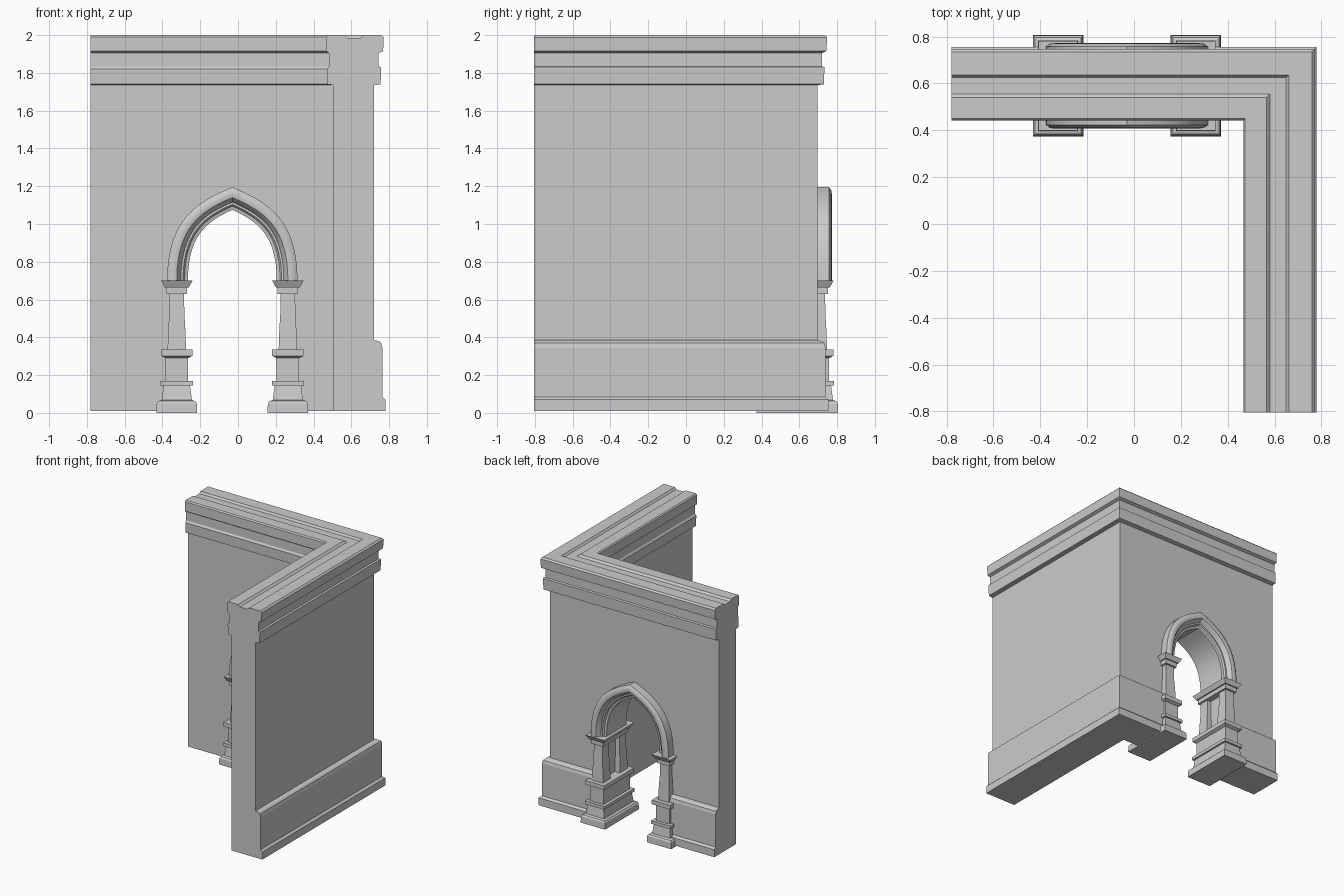
import bpy
import bmesh
from math import radians

cube = bpy.data.objects.get("Cube")
if cube:
    bpy.data.objects.remove(cube, do_unlink=True)

stone = bpy.data.materials.new("grey_stone")
stone.use_nodes = True
GREY = (0.6, 0.6, 0.6, 1)
stone.diffuse_color = GREY
stone.node_tree.nodes["Principled BSDF"].inputs["Base Color"].default_value = GREY

ARCH_X, WALL_Y, SPRING = -0.03, 0.59, 0.70


def make_object(name, bm, smooth=None):
    bmesh.ops.recalc_face_normals(bm, faces=bm.faces)
    mesh = bpy.data.meshes.new(name)
    bm.to_mesh(mesh)
    bm.free()
    mesh.materials.append(stone)
    ob = bpy.data.objects.new(name, mesh)
    bpy.context.collection.objects.link(ob)
    if smooth:
        bpy.ops.object.select_all(action="DESELECT")
        ob.select_set(True)
        bpy.context.view_layer.objects.active = ob
        bpy.ops.object.shade_smooth_by_angle(angle=radians(smooth))
    return ob


def skin(bm, rings):
    """Bridge equal closed rings of points and cap both ends."""
    loops = [[bm.verts.new(p) for p in ring] for ring in rings]
    n = len(loops[0])
    for a, b in zip(loops, loops[1:]):
        for i in range(n):
            j = (i + 1) % n
            bm.faces.new((a[i], a[j], b[j], b[i]))
    bm.faces.new(loops[0])
    bm.faces.new(loops[-1])


def rect(cx, cy, z, hw, hd):
    return [(cx + sx * hw, cy + sy * hd, z)
            for sx, sy in ((-1, -1), (1, -1), (1, 1), (-1, 1))]


def arch_half(steps=14):
    """Unit pointed arch from its springing to its apex."""
    pts = []
    for i in range(steps + 1):
        t = i / steps
        u = 1 - t
        pts.append((u**3 + 3*u*u*t + 3*u*t*t*0.56,
                    3*u*u*t*0.65 + 3*u*t*t*0.84 + t**3))
    return pts


def arch_path(k):
    """Full arch; k blends from the inner edge (0) to the outer edge (1)."""
    w, h = 0.235 + 0.11 * k, 0.375 + 0.12 * k
    right = [(w * x, SPRING + h * z) for x, z in arch_half()]
    left = [(-x, z) for x, z in reversed(right[:-1])]
    return [(ARCH_X + x, z) for x, z in right + left]


# Corner wall: moulded section swept round a mitred corner
section = [(0.505, 0.01), (0.505, 1.735), (0.475, 1.74), (0.472, 1.82),
           (0.482, 1.835), (0.482, 1.905), (0.467, 1.915), (0.467, 1.99),
           (0.475, 2.0), (0.565, 2.0), (0.58, 1.985), (0.65, 1.985),
           (0.662, 2.0), (0.76, 2.0), (0.772, 1.988), (0.768, 1.915),
           (0.745, 1.905), (0.745, 1.835), (0.758, 1.83), (0.755, 1.74),
           (0.72, 1.735), (0.72, 0.385), (0.745, 0.38), (0.758, 0.37),
           (0.764, 0.345), (0.764, 0.085), (0.78, 0.07), (0.78, 0.01)]
bm = bmesh.new()
skin(bm, [[(p, -0.805, z) for p, z in section],
          [(p, p - 0.025, z) for p, z in section],
          [(-0.78, p - 0.025, z) for p, z in section]])
wall = make_object("corner_wall", bm)

# Doorway cutter
outline = arch_path(0.5)
outline = ([(outline[0][0], -0.2)] + outline + [(outline[-1][0], -0.2)])
bm = bmesh.new()
skin(bm, [[(x, y, z) for x, z in outline] for y in (0.2, 1.0)])
cutter = make_object("doorway_cutter", bm)
cutter.hide_render = True
cutter.hide_viewport = True
cut = wall.modifiers.new("doorway", "BOOLEAN")
cut.operation = "DIFFERENCE"
cut.solver = "EXACT"
cut.object = cutter

# Arch moulding: k across the band, d out from the wall centre
half = [(0, 0.125), (0.16, 0.13), (0.24, 0.142), (0.34, 0.142),
        (0.42, 0.16), (0.54, 0.178), (0.68, 0.182), (0.84, 0.18), (1, 0.168)]
band = [(k, d) for k, d in half] + [(k, -d) for k, d in reversed(half)]
paths = [(arch_path(k), d) for k, d in band]
bm = bmesh.new()
skin(bm, [[(*[path[i][0]], WALL_Y + d, path[i][1]) for path, d in paths]
          for i in range(len(paths[0][0]))])
make_object("arch_moulding", bm, 28)

# Piers: base, paired shafts and capital on each side of the doorway
base = [(0, 0.108), (0.05, 0.106), (0.062, 0.098), (0.068, 0.08),
        (0.145, 0.07), (0.145, 0.085), (0.17, 0.085), (0.17, 0.06),
        (0.29, 0.06), (0.302, 0.083), (0.335, 0.083), (0.335, 0.05)]
shaft = [(0.33, 0.049), (0.42, 0.046), (0.53, 0.04), (0.64, 0.038)]
capital = [(0.63, 0.054), (0.665, 0.054), (0.665, 0.064), (0.7, 0.083)]
for side, name in ((-1, "right"), (1, "left")):
    x = ARCH_X + side * 0.294
    for part, levels in (("base", base), ("capital", capital)):
        bm = bmesh.new()
        skin(bm, [rect(x, WALL_Y, z, w, w + 0.108) for z, w in levels])
        make_object(f"{name}_pier_{part}", bm)
    for end, where in ((-1, "front"), (1, "back")):
        bm = bmesh.new()
        skin(bm, [rect(x, WALL_Y + end * 0.108, z, w, w) for z, w in shaft])
        make_object(f"{name}_pier_{where}_shaft", bm, 25)
